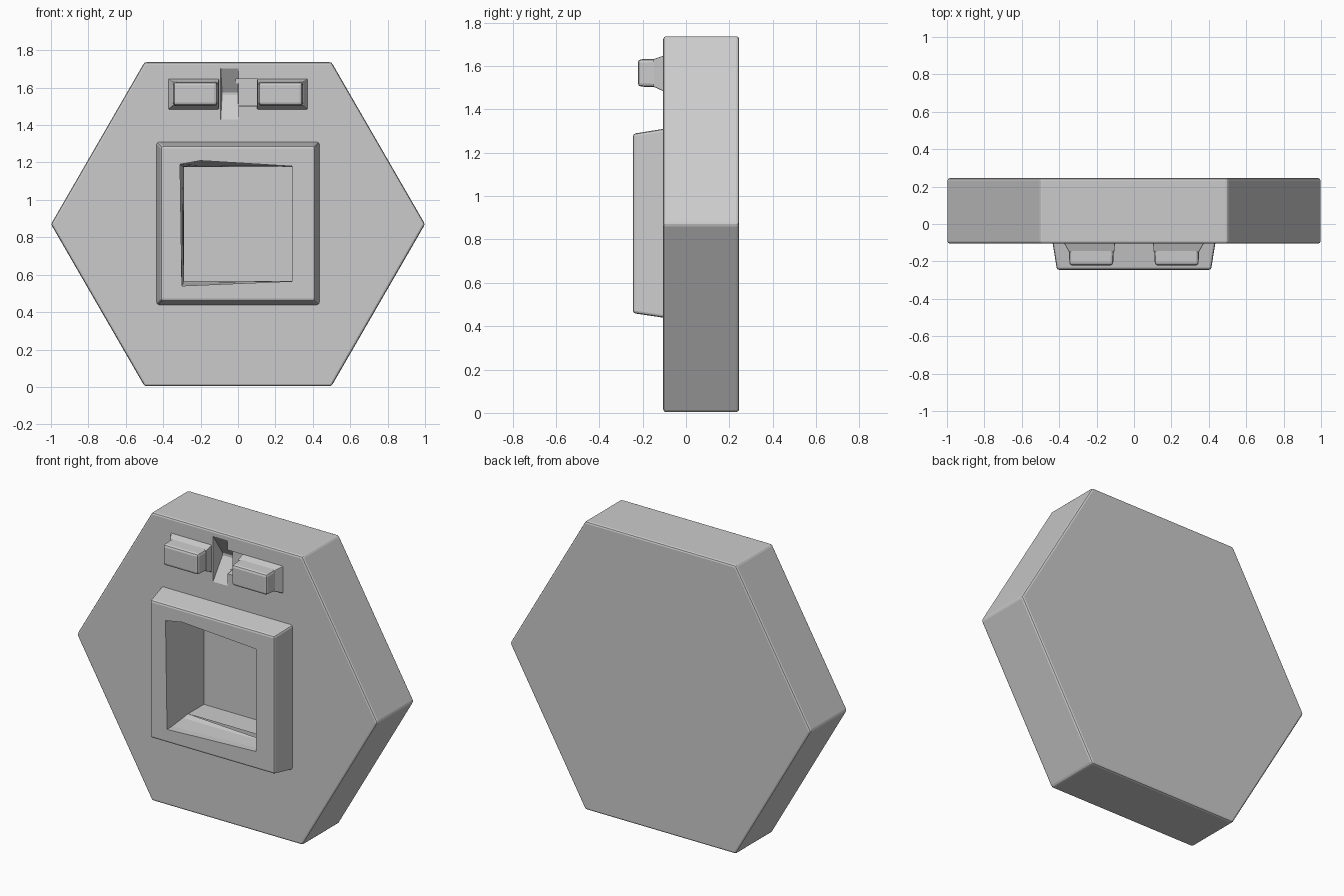
import bpy, bmesh, math

cube = bpy.data.objects.get("Cube")
if cube:
    bpy.data.objects.remove(cube, do_unlink=True)

grey = bpy.data.materials.new("plain grey")
grey.use_nodes = True
colour = (0.6, 0.6, 0.6, 1)
grey.diffuse_color = colour
grey.node_tree.nodes["Principled BSDF"].inputs["Base Color"].default_value = colour

FACE = -0.105  # front face of the slab


def rect(x0, x1, z0, z1):
    return [(x0, z0), (x1, z0), (x1, z1), (x0, z1)]


def loft(name, *rings):
    """Solid through outlines (x, z), each placed at a depth y."""
    bm = bmesh.new()
    loops = [[bm.verts.new((x, y, z)) for x, z in pts] for y, pts in rings]
    for a, b in zip(loops, loops[1:]):
        for i in range(len(a)):
            j = (i + 1) % len(a)
            bm.faces.new((a[i], a[j], b[j], b[i]))
    bm.faces.new(loops[0])
    bm.faces.new(loops[-1][::-1])
    bmesh.ops.recalc_face_normals(bm, faces=bm.faces)
    mesh = bpy.data.meshes.new(name)
    bm.to_mesh(mesh)
    bm.free()
    mesh.materials.append(grey)
    obj = bpy.data.objects.new(name, mesh)
    bpy.context.collection.objects.link(obj)
    return obj


def finish(obj, width, cutters=()):
    """Round the outer edges, then carve the recesses."""
    bevel = obj.modifiers.new("rounded edges", 'BEVEL')
    bevel.width, bevel.segments = width, 2
    bevel.limit_method, bevel.angle_limit = 'ANGLE', math.radians(25)
    for cutter in cutters:
        cut = obj.modifiers.new("recess", 'BOOLEAN')
        cut.operation, cut.solver, cut.object = 'DIFFERENCE', 'EXACT', cutter
    bpy.context.view_layer.update()
    graph = bpy.context.evaluated_depsgraph_get()
    mesh = bpy.data.meshes.new_from_object(obj.evaluated_get(graph))
    obj.modifiers.clear()
    obj.data = mesh


# Cutters: slightly irregular window, V-shaped notch and shallow side pocket
mouth = [(-0.3, 0.54), (0.29, 0.565), (0.29, 1.18), (-0.2, 1.21), (-0.31, 1.19)]
inner = [(-0.29, 0.565), (0.29, 0.565), (0.29, 1.175), (-0.2, 1.175), (-0.29, 1.175)]
window = loft("window_cutter", (-0.3, mouth), (-0.2, mouth), (-0.06, inner), (0.09, inner))
notch = loft("notch_cutter", (-0.135, rect(-0.095, 0.005, 1.38, 1.75)),
             (-0.025, rect(-0.085, 0.0, 1.56, 1.575)))
pocket = loft("pocket_cutter", (-0.15, rect(-0.01, 0.11, 1.5, 1.645)),
              (-0.055, rect(-0.01, 0.11, 1.505, 1.645)))

# Hexagonal slab
R = 1.0
hexagon = [(R * math.cos(i * math.pi / 3), 0.87 + R * math.sin(i * math.pi / 3))
           for i in range(6)]
slab = loft("hexagonal_slab", (FACE, hexagon), (0.245, hexagon))
finish(slab, 0.012, (window, notch, pocket))

# Raised window frame with sloping sides
frame = loft("window_frame", (-0.245, rect(-0.412, 0.412, 0.46, 1.287)),
             (-0.09, rect(-0.437, 0.437, 0.437, 1.312)))
finish(frame, 0.012, (window,))

# Two buttons on flared feet
for side, label in ((-1, "right"), (1, "left")):
    def span(a, b, z0, z1):
        return rect(*sorted((side * a, side * b)), z0, z1)
    button = loft(label + "_button", (-0.222, span(0.112, 0.345, 1.505, 1.63)),
                  (-0.09, span(0.105, 0.35, 1.5, 1.635)))
    finish(button, 0.015)
    foot = loft(label + "_button_foot", (-0.15, span(0.105, 0.347, 1.504, 1.631)),
                (-0.1, span(0.102, 0.375, 1.482, 1.648)))
    finish(foot, 0.004)

for cutter in (window, notch, pocket):
    bpy.data.objects.remove(cutter, do_unlink=True)
